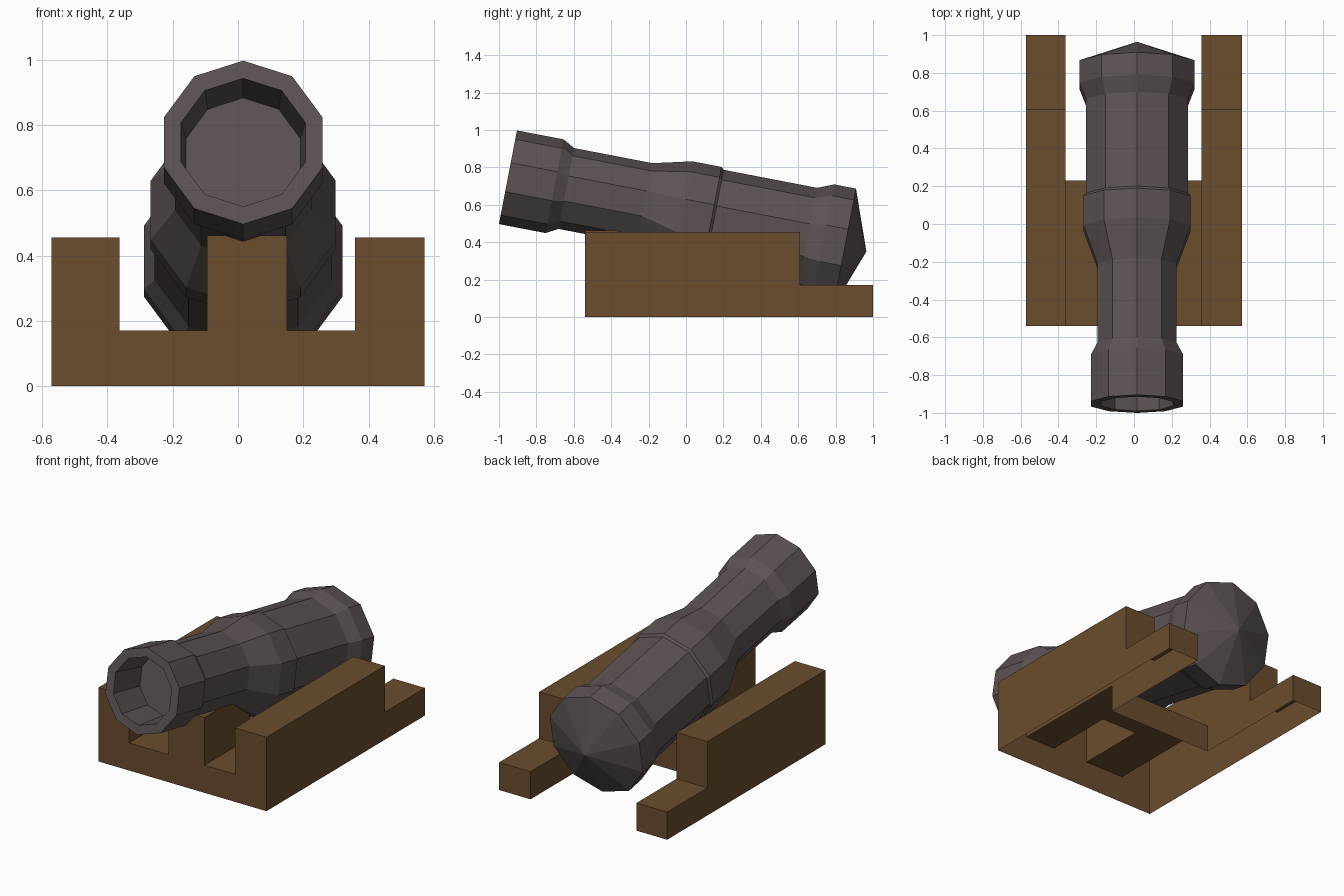
import bpy, bmesh, math
from mathutils import Vector

if "Cube" in bpy.data.objects:
    bpy.data.objects.remove(bpy.data.objects["Cube"])


def material(name, color):
    m = bpy.data.materials.new(name)
    m.diffuse_color = (*color, 1)
    m.use_nodes = True
    m.node_tree.nodes["Principled BSDF"].inputs["Base Color"].default_value = m.diffuse_color
    return m


def add_object(name, bm, mat):
    me = bpy.data.meshes.new(name)
    bm.to_mesh(me)
    bm.free()
    me.materials.append(mat)
    ob = bpy.data.objects.new(name, me)
    bpy.context.collection.objects.link(ob)
    return ob


iron = material("dark iron", (0.108, 0.086, 0.086))
wood = material("brown wood", (0.147, 0.075, 0.027))

# Barrel: ten-sided turned profile along a tilted axis
SIDES = 10
tilt = math.radians(10.9)
axis = Vector((0, math.cos(tilt), -math.sin(tilt)))
up = Vector((0, math.sin(tilt), math.cos(tilt)))
muzzle = Vector((0.016, -0.952, 0.747))
# distance along the axis, radius, drop of the rear half
profile = [
    (0.24, 0.185, 0), (0, 0.2, 0), (0, 0.255, 0), (0.254, 0.255, 0),
    (0.318, 0.22, 0), (0.744, 0.22, 0), (0.953, 0.298, -0.028),
    (1.111, 0.298, -0.028), (1.125, 0.285, -0.028), (1.633, 0.285, -0.028),
    (1.72, 0.32, -0.028), (1.839, 0.32, -0.028),
]
bm = bmesh.new()
rings = []
for t, r, drop in profile:
    ring = []
    for i in range(SIDES):
        a = 2 * math.pi * i / SIDES
        p = muzzle + axis * t + up * (drop + r * math.cos(a))
        p.x += r * math.sin(a)
        ring.append(bm.verts.new(p))
    rings.append(ring)
for a, b in zip(rings, rings[1:]):
    for i in range(SIDES):
        j = (i + 1) % SIDES
        bm.faces.new((a[i], a[j], b[j], b[i]))
bm.faces.new(rings[0])
tip = bm.verts.new(muzzle + axis * 1.957 - up * 0.028)
for i in range(SIDES):
    bm.faces.new((rings[-1][i], rings[-1][(i + 1) % SIDES], tip))
bmesh.ops.recalc_face_normals(bm, faces=bm.faces)
add_object("barrel", bm, iron)

# Carriage: open-bottomed shell built from a plan of block heights
xs = [-0.572, -0.363, -0.095, 0.15, 0.358, 0.572]
ys = [-0.54, -0.1, 0.23, 0.61, 1.0]
H, L, P = 0.455, 0.17, 0.462
plan = [            # rows from front to back: rail, floor, post, floor, rail
    [H, L, P, L, H],
    [H, L, L, L, H],
    [H, 0, 0, 0, H],
    [L, 0, 0, 0, L],
]


def height(i, j):
    return plan[j][i] if 0 <= i < 5 and 0 <= j < 4 else 0


bm = bmesh.new()


def quad(points, normal):
    f = bm.faces.new([bm.verts.new(p) for p in points])
    f.normal_update()
    if f.normal.dot(Vector(normal)) < 0:
        f.normal_flip()


for i in range(5):
    for j in range(4):
        h = height(i, j)
        x0, x1, y0, y1 = xs[i], xs[i + 1], ys[j], ys[j + 1]
        if h == 0:
            continue
        quad([(x0, y0, h), (x1, y0, h), (x1, y1, h), (x0, y1, h)], (0, 0, 1))
        # walls down to lower neighbours
        for dx, dy, a, b in ((-1, 0, (x0, y0), (x0, y1)), (1, 0, (x1, y0), (x1, y1)),
                             (0, -1, (x0, y0), (x1, y0)), (0, 1, (x0, y1), (x1, y1))):
            low = height(i + dx, j + dy)
            if low < h:
                quad([(*a, low), (*b, low), (*b, h), (*a, h)], (dx, dy, 0))
bmesh.ops.remove_doubles(bm, verts=bm.verts, dist=0.0005)
bmesh.ops.dissolve_limit(bm, angle_limit=0.01, verts=bm.verts, edges=bm.edges)
add_object("carriage", bm, wood)
